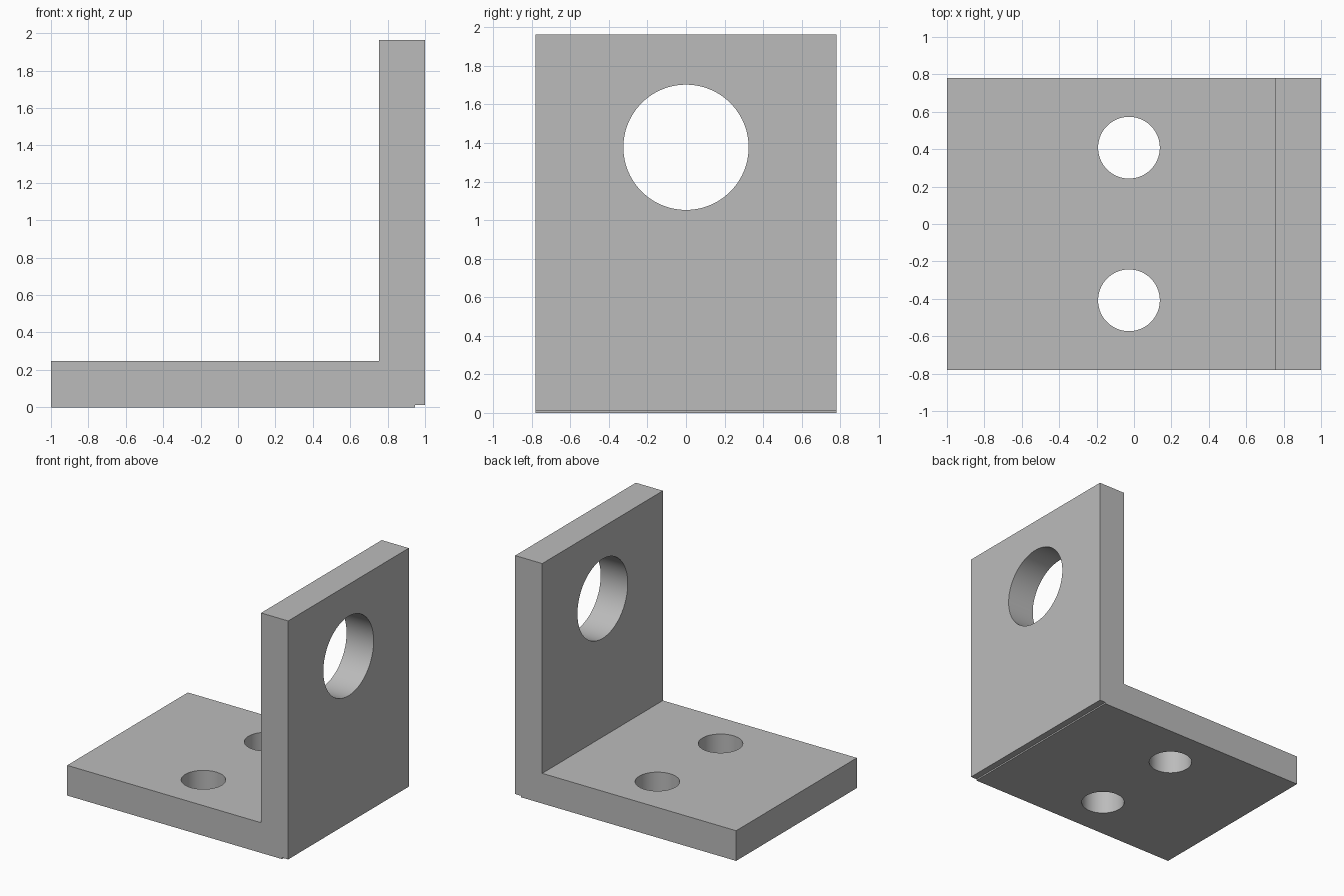
import bpy
import bmesh
from math import pi
from mathutils import Matrix

cube = bpy.data.objects.get("Cube")
if cube:
    bpy.data.objects.remove(cube, do_unlink=True)

HALF_DEPTH = 0.78

grey = bpy.data.materials.new("plain grey")
grey.use_nodes = True
colour = (0.5, 0.5, 0.5, 1)
grey.diffuse_color = colour
grey.node_tree.nodes["Principled BSDF"].inputs["Base Color"].default_value = colour


def add_object(name, bm):
    bmesh.ops.recalc_face_normals(bm, faces=bm.faces)
    mesh = bpy.data.meshes.new(name)
    bm.to_mesh(mesh)
    bm.free()
    mesh.materials.append(grey)
    obj = bpy.data.objects.new(name, mesh)
    bpy.context.collection.objects.link(obj)
    return obj


# L-shaped bracket with a small relief step under the outer corner
profile = [(-1, 0), (0.945, 0), (0.945, 0.012), (1, 0.012),
           (1, 1.963), (0.755, 1.963), (0.755, 0.247), (-1, 0.247)]
bm = bmesh.new()
side = bm.faces.new([bm.verts.new((x, -HALF_DEPTH, z)) for x, z in profile])
extruded = bmesh.ops.extrude_face_region(bm, geom=[side])
bmesh.ops.translate(bm, vec=(0, 2 * HALF_DEPTH, 0),
                    verts=[v for v in extruded["geom"] if isinstance(v, bmesh.types.BMVert)])
bracket = add_object("angle_bracket", bm)


# Drill the holes with hidden cylinders
def drill(name, location, radius, turn=0):
    bm = bmesh.new()
    bmesh.ops.create_cone(bm, cap_ends=True, segments=96, radius1=radius, radius2=radius,
                          depth=0.8, matrix=Matrix.Translation(location) @ Matrix.Rotation(turn, 4, "Y"))
    cutter = add_object(name, bm)
    cutter.hide_render = True
    cutter.hide_set(True)
    cut = bracket.modifiers.new(name, "BOOLEAN")
    cut.operation = "DIFFERENCE"
    cut.solver = "EXACT"
    cut.object = cutter
    return cutter


cutters = [drill("wall_hole_cutter", (0.875, 0, 1.378), 0.325, pi / 2)]
for label, y in (("front", -0.408), ("back", 0.408)):
    cutters.append(drill(label + "_base_hole_cutter", (-0.027, y, 0.12), 0.165))

# Apply the cuts, then smooth only the hole walls
bpy.ops.object.select_all(action="DESELECT")
bpy.context.view_layer.objects.active = bracket
bracket.select_set(True)
for modifier in list(bracket.modifiers):
    bpy.ops.object.modifier_apply(modifier=modifier.name)
for cutter in cutters:
    bpy.data.objects.remove(cutter, do_unlink=True)
bpy.ops.object.shade_smooth_by_angle(angle=pi / 6)
